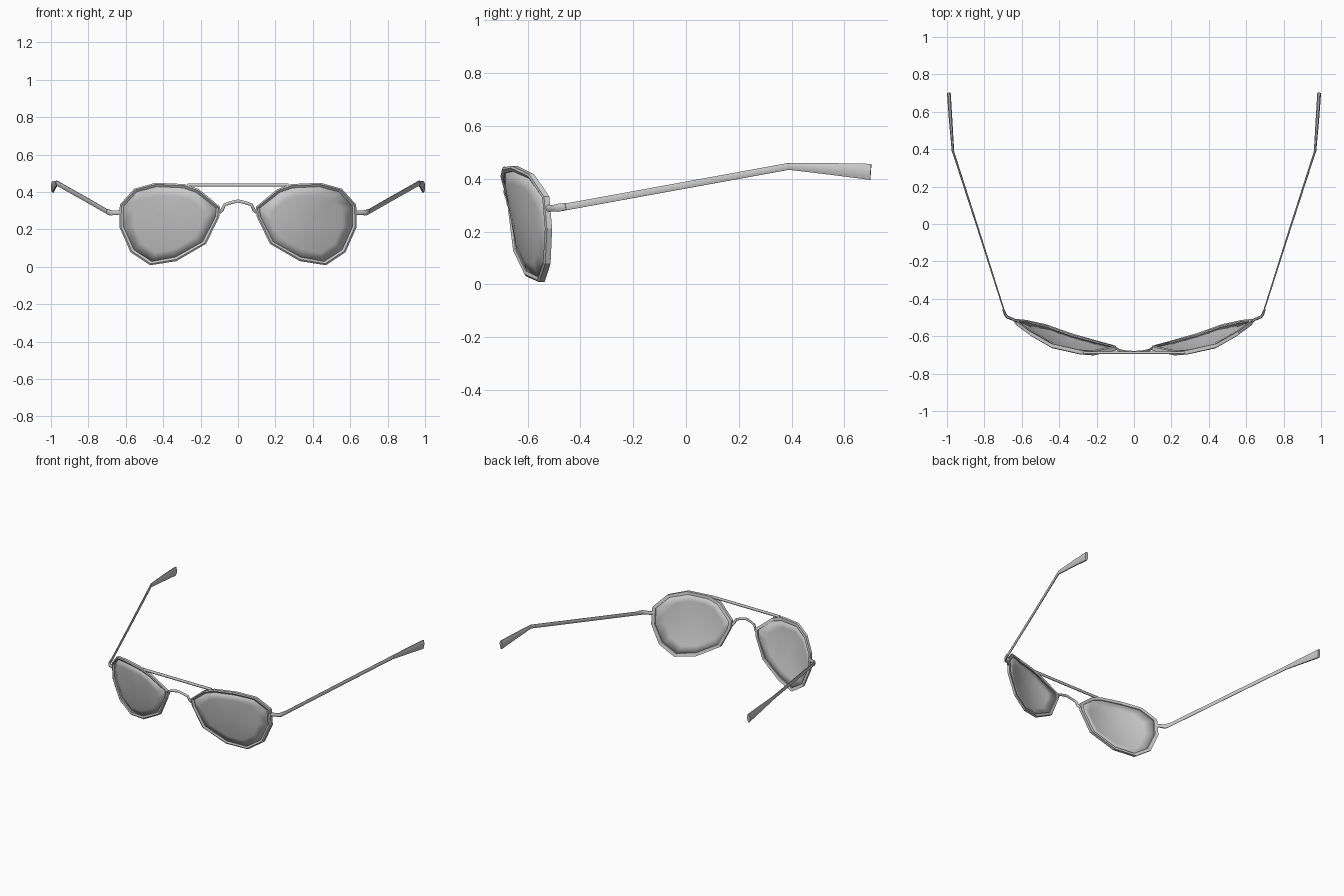
import bpy, bmesh
from math import cos, sin, pi
from mathutils import Vector as V

if "Cube" in bpy.data.objects:
    bpy.data.objects.remove(bpy.data.objects["Cube"])


def make(name, verts, faces, mirror=True, smooth=None):
    me = bpy.data.meshes.new(name)
    me.from_pydata([tuple(v) for v in verts], [], faces)
    bm = bmesh.new()
    bm.from_mesh(me)
    bmesh.ops.recalc_face_normals(bm, faces=bm.faces)
    bm.to_mesh(me)
    bm.free()
    ob = bpy.data.objects.new(name, me)
    bpy.context.collection.objects.link(ob)
    if mirror:
        ob.modifiers.new("mirror", 'MIRROR').use_mirror_merge = False
    if smooth:
        bpy.ops.object.select_all(action='DESELECT')
        ob.select_set(True)
        bpy.context.view_layer.objects.active = ob
        bpy.ops.object.shade_smooth_by_angle(angle=smooth)
    return ob


def loft(name, path, radii, sides=8, mirror=True):
    """Tube along a path; radii are (sideways, vertical) at each point."""
    pts = [V(p) for p in path]
    verts, faces, n = [], [], len(path)
    for i, p in enumerate(pts):
        a = (pts[i] - pts[i - 1]).normalized() if i else V()
        b = (pts[i + 1] - pts[i]).normalized() if i < n - 1 else V()
        t = (a + b).normalized()
        side = t.cross(V((0, 0, 1))).normalized()
        up = side.cross(t)
        for k in range(sides):
            w = 2 * pi * (k + 0.5) / sides
            verts.append(p + side * cos(w) * radii[i][0] + up * sin(w) * radii[i][1])
    for i in range(n - 1):
        for k in range(sides):
            j = (k + 1) % sides
            faces.append((i*sides + k, i*sides + j, (i+1)*sides + j, (i+1)*sides + k))
    faces += [tuple(range(sides)), tuple(range((n-1)*sides, n*sides))]
    return make(name, verts, faces, mirror, 0.9)


# Outline of one rim
outline = [V(p) for p in (
    (.21, -.693, .415), (.285, -.687, .442), (.44, -.652, .449), (.555, -.587, .417),
    (.632, -.53, .332), (.634, -.519, .212), (.575, -.525, .078), (.47, -.548, .008),
    (.33, -.598, .03), (.17, -.643, .123), (.10, -.662, .268), (.095, -.668, .32))]
N = len(outline)
c = V((.375, -.637, .23))


def inset(d, dy):
    out = []
    for p in outline:
        r = V((p.x - c.x, 0, p.z - c.z))
        q = p - r.normalized() * d
        # follow the slope of the lens while moving inward
        q.y += d * (-.28 * r.x + .21 * r.z) / r.length + dy
        out.append(q)
    return out


# Rims: closed ring with a beveled five-sided section
section = [(0, -.008), (.009, -.013), (.022, -.007), (.022, .009), (0, .012)]
M = len(section)
verts = [p for s in section for p in inset(*s)]
faces = [(a*N + i, a*N + (i+1) % N, (a+1) % M*N + (i+1) % N, (a+1) % M*N + i)
         for a in range(M) for i in range(N)]
make("lens_rim", verts, faces)

# Lenses: gently bulging discs
edge = inset(.018, 0)
verts, faces, R = [c], [], 4
for k in range(1, R + 1):
    t = k / R
    for p in edge:
        d = p - c
        lin = .28 * d.x - .21 * d.z
        verts.append(V((c.x + d.x*t, c.y + lin*t + (d.y - lin)*t*t, c.z + d.z*t)))
for i in range(N):
    j = (i + 1) % N
    faces.append((0, 1 + i, 1 + j))
    for k in range(R - 1):
        faces.append((1 + k*N + i, 1 + k*N + j, 1 + (k+1)*N + j, 1 + (k+1)*N + i))
lens = make("lens", verts, faces, True, 0.9)
sol = lens.modifiers.new("thickness", 'SOLIDIFY')
sol.thickness, sol.offset = .005, 0

# Top bar and nose bridge
loft("brow_bar", [(-.27, -.688, .437), (.27, -.688, .437)], [(.008, .01)] * 2, 8, False)
half = [(.098, -.664, .29), (.084, -.672, .305), (.073, -.677, .33), (.045, -.682, .341)]
arch = [(-x, y, z) for x, y, z in half] + [(0, -.685, .352)] + half[::-1]
loft("nose_bridge", arch, [(.007, .009)] * len(arch), 8, False)

# Hinges
loft("hinge", [(.625, -.525, .288), (.645, -.51, .288), (.677, -.498, .288), (.688, -.485, .291),
               (.699, -.455, .296)],
     [(.009, .014), (.008, .013), (.009, .014), (.008, .015), (.006, .014)])

# Temple arms and flared ear tips
loft("temple_arm", [(.686, -.49, .287), (.826, -.05, .367), (.968, .39, .447)],
     [(.004, .014), (.005, .014), (.006, .014)])
loft("ear_tip", [(.968, .388, .447), (.980, .55, .437), (.990, .70, .426)],
     [(.007, .014), (.010, .024), (.011, .033)])
